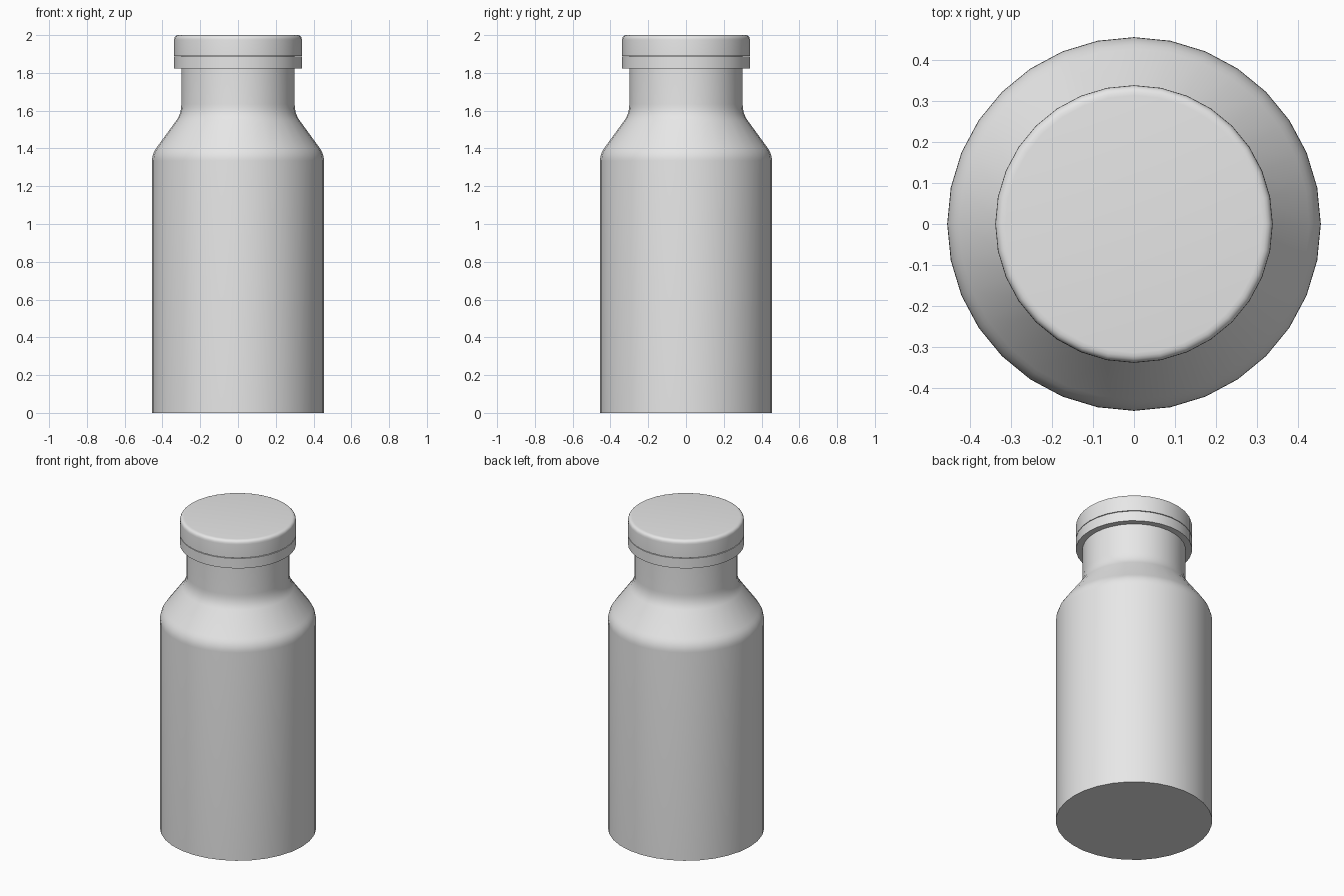
import bpy, bmesh, math

cube = bpy.data.objects.get("Cube")
if cube:
    bpy.data.objects.remove(cube, do_unlink=True)

SIDES = 32

grey = bpy.data.materials.new("plain grey")
grey.use_nodes = True
grey.diffuse_color = (0.8, 0.8, 0.8, 1)
grey.node_tree.nodes["Principled BSDF"].inputs["Base Color"].default_value = (0.8, 0.8, 0.8, 1)


def lathe(name, profile, closed=False):
    """Turn a bottom-to-top (radius, z) profile around z, capping open ends."""
    bm = bmesh.new()
    rings = []
    for r, z in profile:
        rings.append([bm.verts.new((r * math.cos(2 * math.pi * i / SIDES),
                                    r * math.sin(2 * math.pi * i / SIDES), z))
                      for i in range(SIDES)])
    pairs = list(zip(rings, rings[1:]))
    if closed:
        pairs.append((rings[-1], rings[0]))
    else:
        bm.faces.new(rings[0][::-1])
        bm.faces.new(rings[-1])
    for low, high in pairs:
        for i in range(SIDES):
            j = (i + 1) % SIDES
            bm.faces.new((low[i], low[j], high[j], high[i]))
    bmesh.ops.recalc_face_normals(bm, faces=bm.faces)
    mesh = bpy.data.meshes.new(name)
    bm.to_mesh(mesh)
    bm.free()
    mesh.materials.append(grey)
    obj = bpy.data.objects.new(name, mesh)
    bpy.context.collection.objects.link(obj)
    bpy.ops.object.select_all(action='DESELECT')
    obj.select_set(True)
    bpy.context.view_layer.objects.active = obj
    bpy.ops.object.shade_smooth_by_angle(angle=math.radians(35))
    return obj


def bend(start, corner, end, steps=5):
    """Rounded corner of a profile as a quadratic curve."""
    points = []
    for i in range(steps + 1):
        t = i / steps
        points.append(tuple((1 - t) ** 2 * a + 2 * t * (1 - t) * b + t * t * c
                            for a, b, c in zip(start, corner, end)))
    return points


# Bottle with rounded shoulder and neck
lathe("bottle_body",
      [(0.455, 0)]
      + bend((0.455, 1.335), (0.455, 1.375), (0.427, 1.41))
      + bend((0.325, 1.55), (0.30, 1.585), (0.30, 1.635))
      + [(0.30, 1.9)])

# Loose band under the lid
lathe("lid_band", [(0.295, 1.822), (0.338, 1.822), (0.338, 1.886), (0.295, 1.886)], closed=True)

# Lid with rounded top edge
lathe("lid", [(0.338, 1.89)] + bend((0.338, 1.975), (0.338, 2.0), (0.313, 2.0)))
